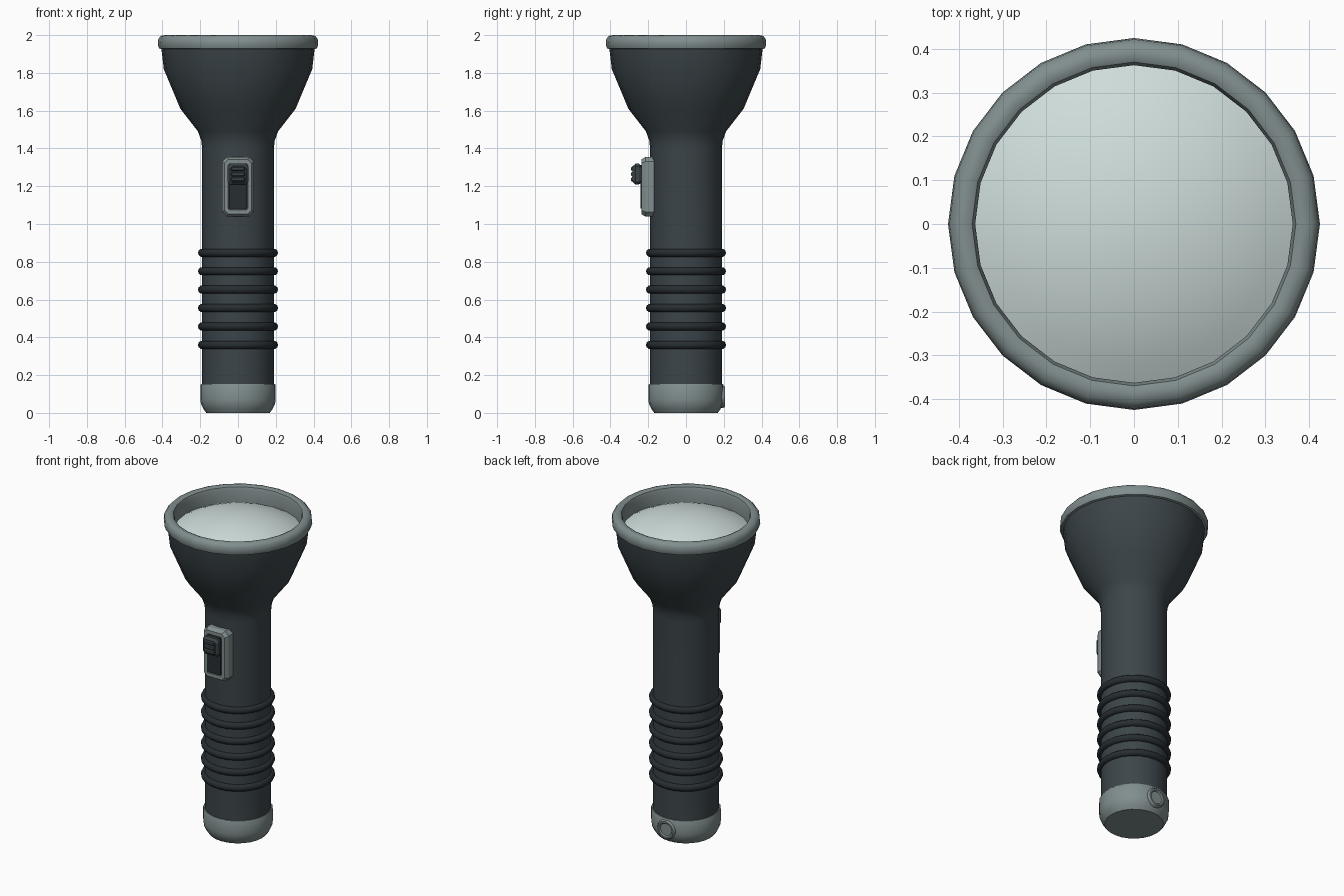
import bpy, bmesh, math
from mathutils import Matrix

if "Cube" in bpy.data.objects:
    bpy.data.objects.remove(bpy.data.objects["Cube"])

SIDES = 24


def material(name, col):
    m = bpy.data.materials.new(name)
    m.diffuse_color = (*col, 1)
    m.use_nodes = True
    m.node_tree.nodes["Principled BSDF"].inputs["Base Color"].default_value = m.diffuse_color
    return m


DARK = material("dark_casing", (0.045, 0.06, 0.067))
BLACK = material("black_plastic", (0.02, 0.026, 0.03))
GREY = material("grey_trim", (0.22, 0.27, 0.27))
LENS = material("lens_glass", (0.62, 0.72, 0.70))


def finish(name, bm, mat, angle=40):
    bmesh.ops.remove_doubles(bm, verts=bm.verts, dist=1e-5)
    bmesh.ops.recalc_face_normals(bm, faces=bm.faces)
    me = bpy.data.meshes.new(name)
    bm.to_mesh(me)
    bm.free()
    ob = bpy.data.objects.new(name, me)
    bpy.context.collection.objects.link(ob)
    me.materials.append(mat)
    bpy.ops.object.select_all(action='DESELECT')
    ob.select_set(True)
    bpy.context.view_layer.objects.active = ob
    bpy.ops.object.shade_smooth_by_angle(angle=math.radians(angle))
    return ob


def lathe(name, profile, mat, closed=False, sides=SIDES, matrix=None, angle=40):
    """Spin (radius, height) points about z."""
    bm = bmesh.new()
    pts = profile + profile[:1] if closed else profile
    vs = [bm.verts.new((r, 0, z)) for r, z in pts]
    es = [bm.edges.new(p) for p in zip(vs, vs[1:])]
    bmesh.ops.spin(bm, geom=vs + es, cent=(0, 0, 0), axis=(0, 0, 1),
                   angle=math.tau, steps=sides, use_duplicate=False)
    if matrix:
        bm.transform(matrix)
    return finish(name, bm, mat, angle)


def outline(w, h, c):
    """Chamfered rectangle in x and z."""
    return [(w, c - h), (w, h - c), (w - c, h), (c - w, h),
            (-w, h - c), (-w, c - h), (c - w, -h), (w - c, -h)]


def loft(name, levels, zc, mat, closed=False):
    """Stack chamfered rectangles (half width, half height, chamfer, y)."""
    bm = bmesh.new()
    rings = [[bm.verts.new((x, y, zc + z)) for x, z in outline(w, h, c)]
             for w, h, c, y in levels]
    pairs = list(zip(rings, rings[1:]))
    if closed:
        pairs.append((rings[-1], rings[0]))
    else:
        bm.faces.new(rings[0])
        bm.faces.new(rings[-1])
    for a, b in pairs:
        for i in range(8):
            j = (i + 1) % 8
            bm.faces.new((a[i], a[j], b[j], b[i]))
    return finish(name, bm, mat, 25)


# Casing with flared head
lathe("casing", [(0.19, 0.13), (0.19, 1.40), (0.194, 1.44), (0.212, 1.49),
                 (0.305, 1.61), (0.393, 1.82), (0.407, 1.94), (0.37, 1.94)], DARK)

# Head rim
lathe("head_rim", [(0.40, 1.925), (0.418, 1.93), (0.425, 1.95), (0.422, 1.98),
                   (0.408, 1.996), (0.385, 2.0), (0.37, 1.993), (0.363, 1.975),
                   (0.363, 1.89), (0.39, 1.89)], GREY, closed=True)

# Domed lens, set into the rim
R, edge = 0.75, 0.365
dome = []
for i in range(9):
    a = math.asin(edge / R) * i / 8
    dome.append((R * math.sin(a), 1.993 - R + R * math.cos(a)))
lathe("lens", dome, LENS)

# Grip rings
for i in range(6):
    z = 0.36 + i * 0.0975
    ring = [(0.19 + 0.022 * math.cos(k * math.tau / 10),
             z + 0.022 * math.sin(k * math.tau / 10)) for k in range(10)]
    lathe(f"grip_ring_{i + 1}", ring, BLACK, closed=True, angle=60)

# Tail cap
lathe("tail_cap", [(0, 0), (0.168, 0), (0.184, 0.022), (0.196, 0.047), (0.199, 0.07),
                   (0.199, 0.148), (0.196, 0.153), (0.185, 0.153)], GREY)

# Round boss on the back of the tail cap
to_back = Matrix.Translation((0, 0, 0.085)) @ Matrix.Rotation(-math.pi / 2, 4, 'X')
lathe("tail_boss", [(0.06, 0.17), (0.06, 0.197), (0.053, 0.206), (0.044, 0.206),
                    (0.038, 0.199), (0, 0.199)], GREY, matrix=to_back)

# Switch frame
loft("switch_frame", [(0.085, 0.158, 0.025, -0.165), (0.085, 0.158, 0.025, -0.215),
                      (0.072, 0.145, 0.02, -0.236), (0.052, 0.122, 0.008, -0.236),
                      (0.048, 0.118, 0.006, -0.165)], 1.197, GREY, closed=True)

# Slot insert
loft("switch_slot", [(0.047, 0.115, 0.005, -0.17), (0.047, 0.115, 0.005, -0.241)],
     1.197, BLACK)

# Sliding thumb button with ribs
loft("switch_button", [(0.042, 0.04, 0.01, -0.23), (0.055, 0.055, 0.014, -0.25),
                       (0.055, 0.055, 0.014, -0.268), (0.042, 0.042, 0.012, -0.282)],
     1.264, DARK)
for i in range(3):
    loft(f"button_rib_{i + 1}", [(0.036, 0.012, 0.003, -0.275),
                                 (0.036, 0.012, 0.003, -0.284),
                                 (0.032, 0.007, 0.002, -0.291)],
         1.264 + (i - 1) * 0.028, DARK)
